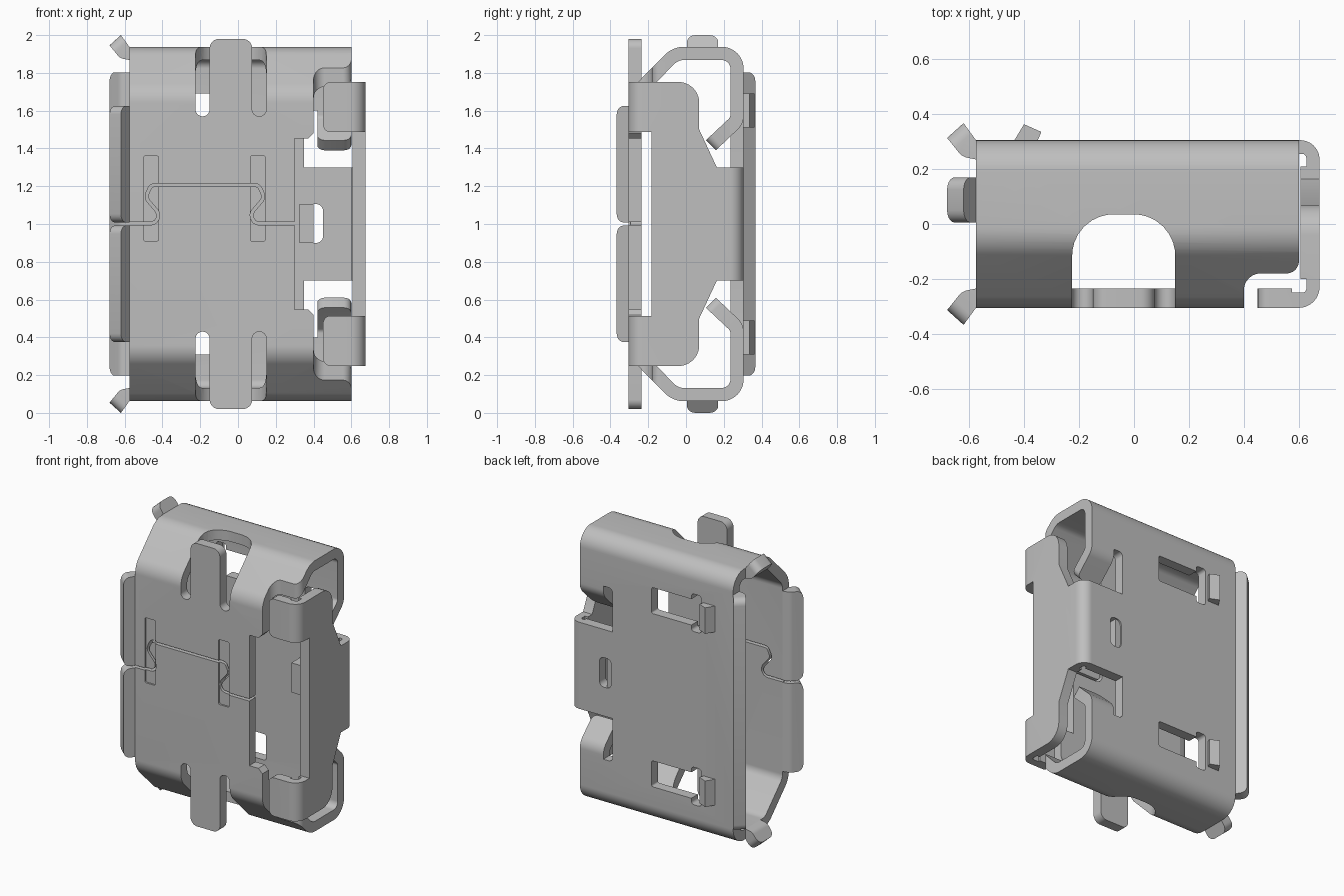
import bpy, bmesh, math
from mathutils import Vector

cube = bpy.data.objects.get("Cube")
if cube:
    bpy.data.objects.remove(cube, do_unlink=True)

metal = bpy.data.materials.new("grey metal")
metal.use_nodes = True
GREY = (0.52, 0.52, 0.52, 1)
metal.diffuse_color = GREY
metal.node_tree.nodes["Principled BSDF"].inputs["Base Color"].default_value = GREY

T = 0.07                       # sheet thickness
F, B = -0.305, 0.305           # front and back faces of the shell
L, R = -0.575, 0.60            # left and right ends of the shell
TOP = 0.938                    # half height, measured from z = 1


def fillet(points, closed=True, steps=8):
    """Round the corners (u, v, radius) of a 2D path."""
    out, n = [], len(points)
    for i, p in enumerate(points):
        c = Vector(p[:2])
        if len(p) < 3 or (not closed and i in (0, n - 1)):
            out.append(c)
            continue
        a = (Vector(points[i - 1][:2]) - c).normalized()
        b = (Vector(points[(i + 1) % n][:2]) - c).normalized()
        half = a.angle(b) / 2
        centre = c + (a + b).normalized() * p[2] / math.sin(half)
        reach = p[2] / math.tan(half)
        start, end = c + a * reach - centre, c + b * reach - centre
        for k in range(steps + 1):
            out.append(centre + start.lerp(end, k / steps).normalized() * p[2])
    return out


def prism(name, points, axis, lo, hi):
    """Extrude a rounded 2D outline along one axis."""
    place = {"x": lambda u, v, w: (w, u, v),
             "y": lambda u, v, w: (u, w, v),
             "z": lambda u, v, w: (u, v, w)}[axis]
    bm = bmesh.new()
    rim = fillet(points)
    a, b = ([bm.verts.new(place(p.x, p.y, w)) for p in rim] for w in (lo, hi))
    bm.faces.new(a)
    bm.faces.new(b)
    for i in range(len(rim)):
        bm.faces.new((a[i - 1], a[i], b[i], b[i - 1]))
    bmesh.ops.recalc_face_normals(bm, faces=bm.faces)
    mesh = bpy.data.meshes.new(name)
    bm.to_mesh(mesh)
    bm.free()
    mesh.materials.append(metal)
    obj = bpy.data.objects.new(name, mesh)
    bpy.context.collection.objects.link(obj)
    return obj


def rect(u0, v0, u1, v1, *r):
    return [(u0, v0, *r), (u1, v0, *r), (u1, v1, *r), (u0, v1, *r)]


def combine(obj, tool, operation="DIFFERENCE"):
    mod = obj.modifiers.new("shape", "BOOLEAN")
    mod.operation, mod.solver, mod.object = operation, "EXACT", tool
    graph = bpy.context.evaluated_depsgraph_get()
    mesh = bpy.data.meshes.new_from_object(obj.evaluated_get(graph))
    obj.modifiers.clear()
    obj.data = mesh
    bpy.data.objects.remove(tool, do_unlink=True)


def cut(obj, points, axis, lo, hi):
    combine(obj, prism("cutter", points, axis, lo, hi))


def round_edges(obj, rule, radius):
    bm = bmesh.new()
    bm.from_mesh(obj.data)
    edges = [e for e in bm.edges if rule(e.verts[0].co, e.verts[1].co)]
    bmesh.ops.bevel(bm, geom=edges, offset=radius, segments=5, profile=0.5, affect="EDGES")
    bm.to_mesh(obj.data)
    bm.free()


def shell_outline(t):
    """Tube section: chamfered front corners, round back corners."""
    k = t * math.tan(math.pi / 8)
    half = [(F + t, 0.70 - k, 0.14 - t), (-0.07 + k, TOP - t, 0.14 - t), (B - t, TOP - t, 0.115 - t)]
    return [(y, 1 + h, r) for y, h, r in half] + [(y, 1 - h, r) for y, h, r in reversed(half)]


# Shell tube
shell = prism("shell", shell_outline(0), "x", L, R)
cut(shell, shell_outline(T), "x", L - 0.1, R + 0.1)

# Stepped right edge of the front wall
cut(shell, [(0.4, -0.5), (0.4, -0.18, 0.06), (0.6, -0.18, 0.045), (0.6, -0.1), (0.8, -0.1), (0.8, -0.5)],
    "z", -0.1, 2.1)
cut(shell, [(0.3, 0.548), (0.3, 1.452), (0.37, 1.452), (0.42, 1.502), (0.42, 0.498), (0.37, 0.548)],
    "y", -0.4, -0.2)

# Shallow stamped pads and the dovetail seam
for x in (-0.5, 0.065):
    cut(shell, rect(x, 0.91, x + 0.08, 1.36, 0.01), "y", -0.4, F + 0.012)
seam = fillet([(-0.7, 1.003), (-0.4, 1.003, 0.04), (-0.43, 1.07, 0.04), (-0.49, 1.14, 0.04),
               (-0.46, 1.206, 0.03), (0.11, 1.206, 0.03), (0.14, 1.14, 0.04), (0.08, 1.07, 0.04),
               (0.05, 1.003, 0.04), (0.4, 1.003)], closed=False, steps=5)
sides = []
for i, p in enumerate(seam):
    d = (seam[min(i + 1, len(seam) - 1)] - seam[max(i - 1, 0)]).normalized()
    sides.append(Vector((-d.y, d.x)) * 0.008)
ribbon = [p + n for p, n in zip(seam, sides)] + [p - n for p, n in reversed(list(zip(seam, sides)))]
cut(shell, [tuple(p) for p in ribbon], "y", -0.4, -0.2)

# Small window in the back strap with its inward tab
cut(shell, rect(0.36, 0.9, 0.45, 1.105, 0.035), "y", 0.2, 0.4)
prism("window_tab", rect(0.325, 0.9, 0.4, 1.105), "y", 0.12, B - 0.01)

flare = [(0, 0), (0.045, 0.062), (0.105, 0.008), (0.05, -0.06, 0.05), (0, -T)]


def make_flare(name, axis, surface, outward, lo, hi):
    """Bent lip along the left end with rounded tip corners."""
    obj = prism(name, [(L - p[0], surface + outward * p[1], *p[2:]) for p in flare], axis, lo, hi)
    round_edges(obj, lambda a, b: a.x < L - 0.04 and b.x < L - 0.04
                and abs(abs(a.x - b.x) - 0.06) < 0.002, 0.045)
    return obj


for s, side in ((1, "upper"), (-1, "lower")):
    def z(h):
        return 1 + s * h

    # Arched opening with slots around the tongue
    opening = [(-0.225, -0.5), (-0.225, 0.035, 0.15), (0.15, 0.035, 0.15), (0.15, -0.5)]
    cut(shell, opening, "z", *sorted((z(0.61), z(1.2))))
    for x in (-0.225, 0.075):
        cut(shell, [(x, z(0.57), 0.0374), (x + 0.075, z(0.57), 0.0374), (x + 0.075, z(0.65)), (x, z(0.65))],
            "y", -0.4, -0.2)
    prism(side + "_tongue", [(-0.15, z(0.61)), (-0.15, z(0.98), 0.05), (0.075, z(0.98), 0.05),
                             (0.075, z(0.61))], "y", F, F + T)

    # Back notch with curled spring
    cut(shell, [(0.35, z(0.3)), (0.35, z(0.6), 0.03), (0.8, z(0.6)), (0.8, z(0.3))], "y", 0.2, 0.4)
    curl = prism(side + "_curl", [(B, z(0.6)), (B, z(0.53), 0.1), (0.158, z(0.39)), (0.105, z(0.443)),
                                  (B - T, z(0.565), 0.03), (B - T, z(0.6))], "x", 0.42, R)
    round_edges(curl, lambda a, b: abs(a.x - b.x) < 0.001 and a.y < 0.17 and b.y < 0.17, 0.04)

    # Latch window with relief ears and raised tab
    cut(shell, rect(-0.33, z(0.51), 0.05, z(0.69), 0.012), "y", 0.2, 0.4)
    cut(shell, rect(-0.33, z(0.47), -0.255, z(0.73), 0.02), "y", 0.2, 0.4)
    prism(side + "_latch_tab", [(-0.46, 0.27), (-0.435, B), (-0.40, 0.363), (-0.337, 0.335),
                                (-0.365, 0.27)], "z", *sorted((z(0.51), z(0.69))))

    # Flared lips
    make_flare(side + "_front_lip", "z", F, -1, *sorted((z(0.008), z(0.625))))
    make_flare(side + "_end_lip", "y", z(TOP), s, 0.005, 0.17)
make_flare("back_lip", "z", B, 1, 0.197, 1.803)

# Side cover: folded strip trimmed to its silhouette
cover = prism("side_cover", [(R, B), (0.675, B, 0.07), (0.675, F, 0.075), (0.45, F), (0.45, F + T),
                             (0.575, F + T), (0.575, -0.25), (0.627, -0.25, 0.015), (0.627, -0.2),
                             (0.605, -0.2), (0.605, 0.21), (0.627, 0.21), (0.627, 0.255, 0.015), (R, 0.255)],
              "z", 0.1, 1.9)
half = [(0.4, 0.3), (0.163, 0.3), (0.07, 0.5), (0.07, 0.752, 0.11), (-0.4, 0.752), (-0.4, 0.486), (-0.183, 0.486)]
outline = [(y, 1 + h, *r) for y, h, *r in half] + [(y, 1 - h, *r) for y, h, *r in reversed(half)]
combine(cover, prism("cutter", outline, "x", 0.3, 0.8), "INTERSECT")
round_edges(cover, lambda a, b: abs(a.x - 0.45) < 0.001 and abs(b.x - 0.45) < 0.001
            and abs(a.y - b.y) > 0.05, 0.04)

# Smooth bends, crisp sheet edges
for obj in bpy.context.scene.objects:
    obj.select_set(obj.type == "MESH")
bpy.context.view_layer.objects.active = shell
bpy.ops.object.shade_smooth_by_angle(angle=math.radians(30))
